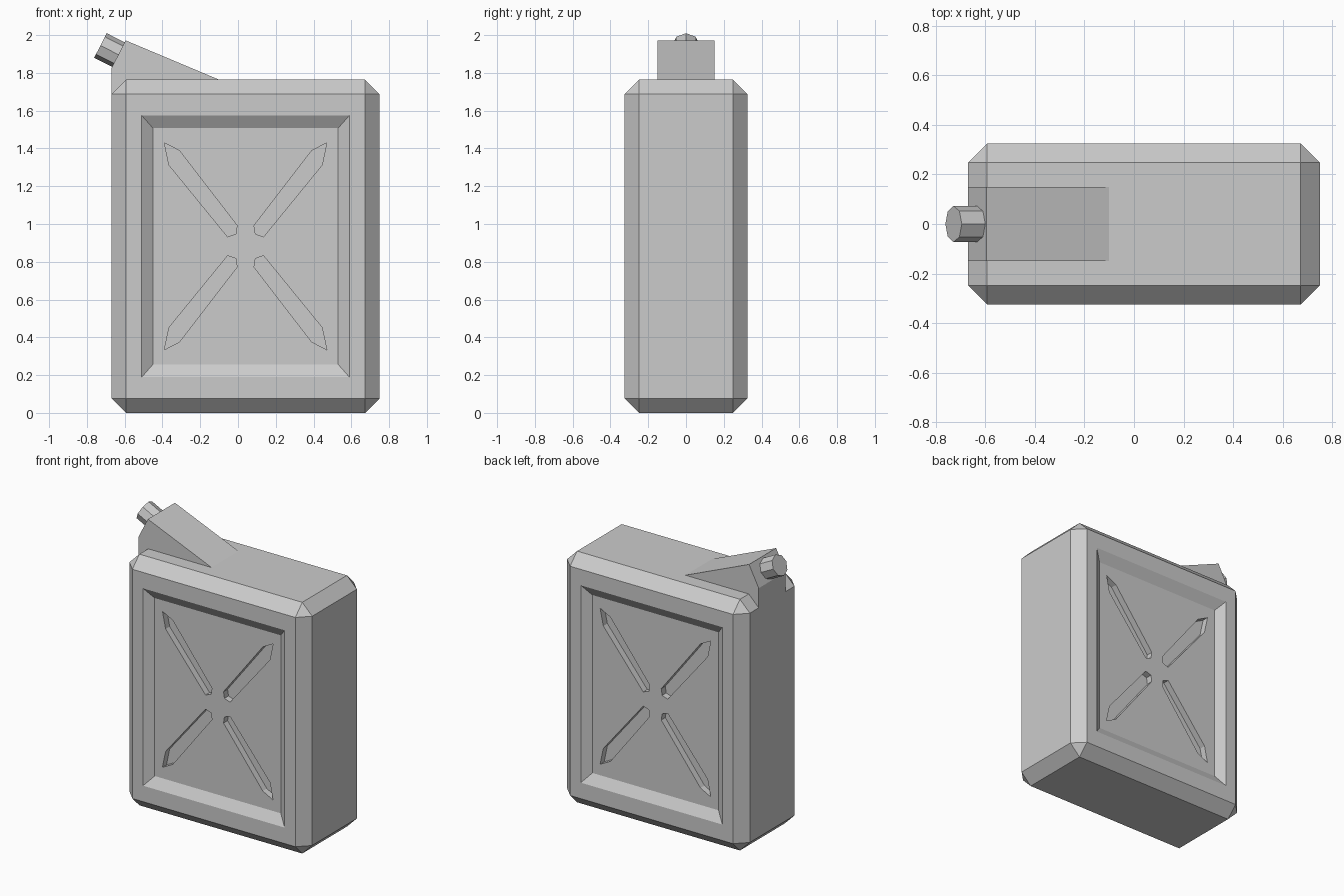
import bpy, bmesh
from mathutils import Vector, Matrix

if "Cube" in bpy.data.objects:
    bpy.data.objects.remove(bpy.data.objects["Cube"])

CX, CZ = 0.04, 0.882          # centre of the can body in x and z
HALF_Y = 0.325


def finish(name, bm):
    bmesh.ops.recalc_face_normals(bm, faces=bm.faces[:])
    me = bpy.data.meshes.new(name)
    bm.to_mesh(me)
    bm.free()
    ob = bpy.data.objects.new(name, me)
    bpy.context.collection.objects.link(ob)
    return ob


def loft(bm, a, b):
    """Closed solid between two matching outlines."""
    va, vb = [bm.verts.new(p) for p in a], [bm.verts.new(p) for p in b]
    bm.faces.new(va)
    bm.faces.new(vb[::-1])
    for i in range(len(va)):
        j = (i + 1) % len(va)
        bm.faces.new((va[i], va[j], vb[j], vb[i]))


def at_y(profile, y):
    return [(x, y, z) for x, z in profile]


def rect(hx, hz):
    return [(CX + sx * hx, CZ + sz * hz) for sx, sz in ((-1, -1), (1, -1), (1, 1), (-1, 1))]


def cut(ob, cutter):
    mod = ob.modifiers.new("cut", 'BOOLEAN')
    mod.operation, mod.solver, mod.object = 'DIFFERENCE', 'EXACT', cutter
    bpy.context.view_layer.objects.active = ob
    bpy.ops.object.modifier_apply(modifier=mod.name)
    bpy.data.objects.remove(cutter)


# Body: chamfered box
bm = bmesh.new()
bmesh.ops.create_cube(bm, size=1, matrix=Matrix.Translation((CX, 0, CZ)) @ Matrix.Diagonal((1.42, 2 * HALF_Y, 2 * CZ, 1)))
bmesh.ops.bevel(bm, geom=bm.edges[:], offset=0.077, segments=1, affect='EDGES')
body = finish("can_body", bm)

# Sunken panels with sloped rims, front and back
DEPTH, GROOVE = 0.043, 0.045
bm = bmesh.new()
for s in (-1, 1):
    # the slope is carried on beyond the outer surface
    loft(bm, at_y(rect(0.49, 0.625), s * (HALF_Y - DEPTH)),
         at_y(rect(0.61, 0.761), s * (HALF_Y + DEPTH)))
cut(body, finish("panel_cutter", bm))

# Four straight-walled grooves forming an X in each panel
groove = [(0.43, 0.548), (0.35, 0.506), (0.045, 0.11), (0.052, 0.065), (0.095, 0.05), (0.405, 0.43)]
bm = bmesh.new()
for s in (-1, 1):
    for sx in (-1, 1):
        for sz in (-1, 1):
            outline = [(CX + sx * x, CZ + sz * z) for x, z in groove]
            loft(bm, at_y(outline, s * (HALF_Y - DEPTH - GROOVE)), at_y(outline, s * 0.31))
cut(body, finish("groove_cutter", bm))

# Wedge-shaped spout, flush with the left wall
spout = [(-0.67, 1.685), (-0.67, 1.825), (-0.595, 1.972), (-0.10, 1.764), (-0.12, 1.72), (-0.55, 1.685)]
bm = bmesh.new()
loft(bm, at_y(spout, -0.15), at_y(spout, 0.15))
finish("spout", bm)

# Eight-sided cap on the slanted spout face
axis = Vector((-0.147, 0, 0.075)).normalized()
side = Vector((0, 1, 0))
up = axis.cross(side)
base = Vector((-0.632, 0, 1.896))
rot = Matrix((up, side, axis)).transposed().to_4x4()
bm = bmesh.new()
bmesh.ops.create_cone(bm, cap_ends=True, segments=8, radius1=0.073, radius2=0.073, depth=0.13,
                      matrix=Matrix.Translation(base + axis * 0.043) @ rot)
finish("cap", bm)
